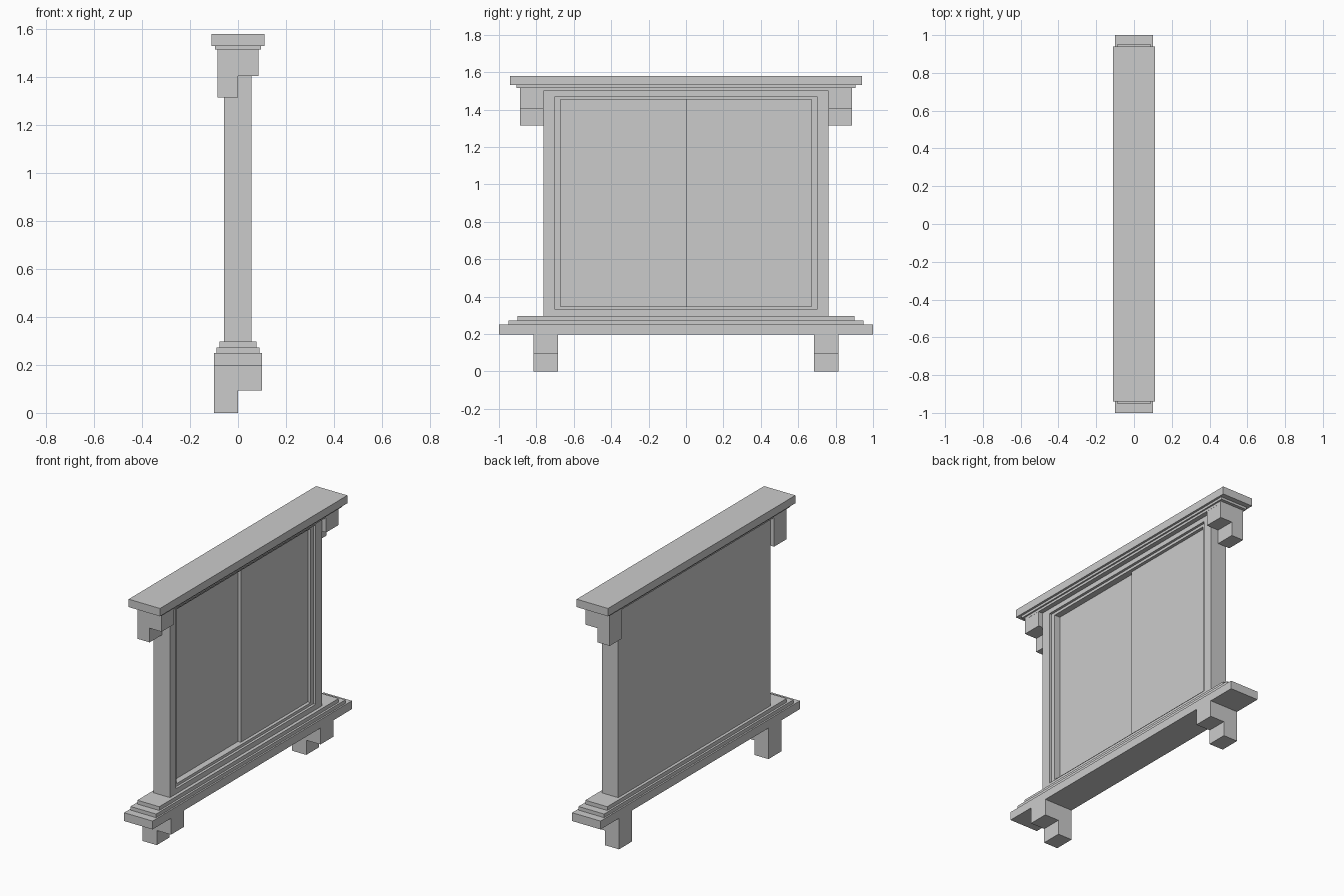
import bpy
import bmesh

if "Cube" in bpy.data.objects:
    bpy.data.objects.remove(bpy.data.objects["Cube"])


def box(bm, x0, x1, y0, y1, z0, z1):
    """Add one closed box to the mesh."""
    v = [bm.verts.new((x, y, z)) for x in (x0, x1) for y in (y0, y1) for z in (z0, z1)]
    for f in ((0, 1, 3, 2), (4, 6, 7, 5), (0, 4, 5, 1), (2, 3, 7, 6), (0, 2, 6, 4), (1, 5, 7, 3)):
        bm.faces.new([v[i] for i in f])


def finish(name, bm):
    bmesh.ops.recalc_face_normals(bm, faces=bm.faces)
    me = bpy.data.meshes.new(name)
    bm.to_mesh(me)
    bm.free()
    ob = bpy.data.objects.new(name, me)
    bpy.context.collection.objects.link(ob)
    return ob


def block(name, *dims):
    bm = bmesh.new()
    box(bm, *dims)
    return finish(name, bm)


def stepped_block(name, xs, drop_z, short_z, top, y0, y1):
    """L-shaped profile in xz, extruded along y: long half at -x, short half at +x."""
    bm = bmesh.new()
    x0, x1 = xs
    profile = [(x0, drop_z), (0, drop_z), (0, short_z), (x1, short_z), (x1, top), (x0, top)]
    face = bm.faces.new([bm.verts.new((x, y0, z)) for x, z in profile])
    ext = bmesh.ops.extrude_face_region(bm, geom=[face])
    for v in ext["geom"]:
        if isinstance(v, bmesh.types.BMVert):
            v.co.y = y1
    return finish(name, bm)


def ring(name, x0, x1, outer, inner):
    """Rectangular frame in the yz plane; outer/inner = (half width, z0, z1)."""
    bm = bmesh.new()
    loops = []
    for x in (x0, x1):
        for w, a, b in (outer, inner):
            loops.append([bm.verts.new((x, y, z)) for y, z in ((-w, a), (w, a), (w, b), (-w, b))])
    for p, q in ((0, 1), (1, 3), (3, 2), (2, 0)):
        for i in range(4):
            j = (i + 1) % 4
            bm.faces.new((loops[p][i], loops[p][j], loops[q][j], loops[q][i]))
    return finish(name, bm)


# Stepped sill and stepped cornice: half depth, half length, bottom, top
for name, hx, hy, z0, z1 in (
    ("sill_base", 0.10, 1.00, 0.197, 0.25),
    ("sill_middle", 0.09, 0.95, 0.25, 0.273),
    ("sill_top", 0.077, 0.90, 0.273, 0.297),
    ("cornice_lower", 0.086, 0.855, 1.50, 1.515),
    ("cornice_middle", 0.096, 0.907, 1.515, 1.53),
    ("cornice_cap", 0.11, 0.94, 1.53, 1.58),
):
    block(name, -hx, hx, -hy, hy, z0, z1)

# Window frame with an inner lip, recessed on the +x side
ring("window_frame", -0.058, 0.056, (0.763, 0.297, 1.50), (0.70, 0.33, 1.47))
ring("window_lip", -0.058, 0.04, (0.70, 0.33, 1.47), (0.672, 0.347, 1.453))

# Two sliding shutters at different depths, flush at the back
block("shutter_rear", -0.058, 0.0, -0.672, 0.0, 0.347, 1.453)
block("shutter_front", -0.058, 0.02, 0.0, 0.672, 0.347, 1.453)

# Stepped feet and upper brackets on both ends
for side, s in (("left", -1), ("right", 1)):
    stepped_block("foot_" + side, (-0.10, 0.10), 0.0, 0.093, 0.197, s * 0.685, s * 0.815)
    stepped_block("bracket_" + side, (-0.085, 0.085), 1.315, 1.405, 1.515, s * 0.763, s * 0.887)
